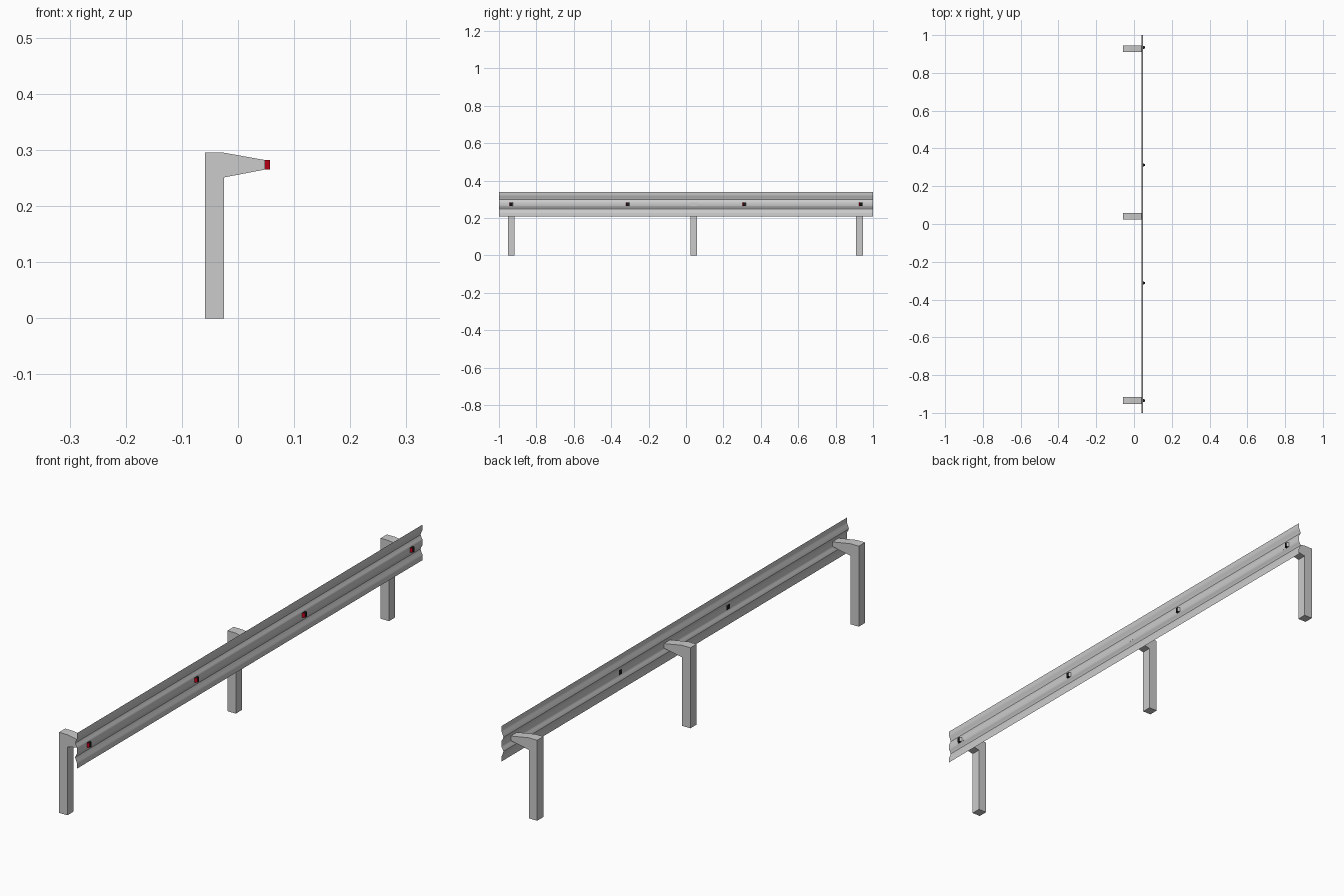
import bpy, bmesh

if "Cube" in bpy.data.objects:
    bpy.data.objects.remove(bpy.data.objects["Cube"])


def material(name, color):
    m = bpy.data.materials.new(name)
    m.diffuse_color = color
    m.use_nodes = True
    m.node_tree.nodes["Principled BSDF"].inputs["Base Color"].default_value = m.diffuse_color
    return m


def extrude_profile(name, pts, vec, at=(0, 0, 0), closed=True):
    """Sweep a 3D profile along vec; closed gives a solid, open gives a sheet."""
    bm = bmesh.new()
    verts = [bm.verts.new(p) for p in pts]
    if closed:
        face = bm.faces.new(verts)
        res = bmesh.ops.extrude_face_region(bm, geom=[face], use_keep_orig=True)
    else:
        edges = [bm.edges.new(pair) for pair in zip(verts, verts[1:])]
        res = bmesh.ops.extrude_edge_only(bm, edges=edges)
    moved = [g for g in res["geom"] if isinstance(g, bmesh.types.BMVert)]
    bmesh.ops.translate(bm, verts=moved, vec=vec)
    bmesh.ops.recalc_face_normals(bm, faces=bm.faces)
    if not closed:
        bm.normal_update()
        if sum(f.normal.x for f in bm.faces) < 0:
            bmesh.ops.reverse_faces(bm, faces=bm.faces)
    mesh = bpy.data.meshes.new(name)
    bm.to_mesh(mesh)
    bm.free()
    obj = bpy.data.objects.new(name, mesh)
    obj.location = at
    bpy.context.collection.objects.link(obj)
    return obj


# Posts with tapered support arms
W = 0.036
post = [(-0.059, 0), (-0.025, 0), (-0.025, 0.251), (0.048, 0.265),
        (0.048, 0.282), (-0.025, 0.295), (-0.059, 0.295)]
for i, y in enumerate((-0.934, 0.041, 0.928)):
    extrude_profile(f"post_{i + 1}", [(x, -W / 2, z) for x, z in post],
                    (0, W, 0), (0, y, 0))

# Corrugated rail: upper half of the section, mirrored about its middle height
MID = 0.274
half = [(0.048, 0.065), (0.048, 0.049), (0.0468, 0.044), (0.044, 0.038),
        (0.0415, 0.031), (0.040, 0.026), (0.0418, 0.021), (0.0445, 0.016),
        (0.047, 0.012), (0.048, 0.008)]
section = half + [(x, -z) for x, z in reversed(half)]
rail = extrude_profile("rail", [(x, -1, MID + z) for x, z in section],
                       (0, 2, 0), closed=False)
bpy.context.view_layer.objects.active = rail
rail.select_set(True)
bpy.ops.object.shade_smooth_by_angle(angle=0.6)

# Reflectors: black wedge housings, red lens to the front, white to the back
black = material("housing_black", (0.01, 0.01, 0.01, 1))
red = material("lens_red", (0.6, 0.0, 0.01, 1))
white = material("lens_white", (0.9, 0.9, 0.9, 1))
wedge = [(0.0474, -0.009), (0.0572, -0.005), (0.0572, 0.005), (0.0474, 0.009)]
for i, y in enumerate((-0.935, -0.312, 0.312, 0.935)):
    obj = extrude_profile(f"reflector_{i + 1}", [(x, py, 0.265) for x, py in wedge],
                          (0, 0, 0.017), (0, y, 0))
    for m in (black, red, white):
        obj.data.materials.append(m)
    for f in obj.data.polygons:
        f.material_index = 1 if f.normal.y < -0.5 else 2 if f.normal.y > 0.5 else 0
